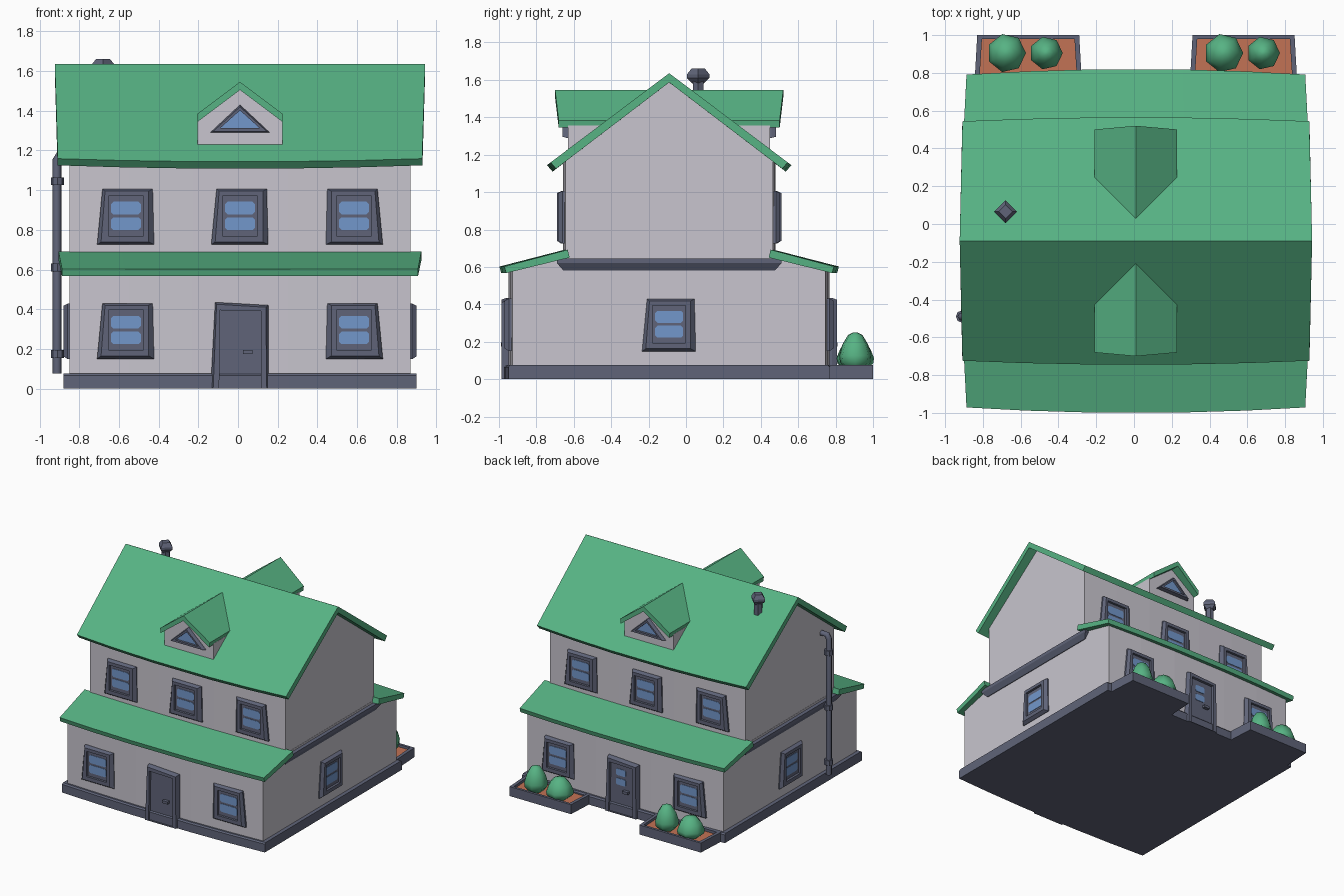
import bpy, bmesh, math
from mathutils import Matrix, Vector

if "Cube" in bpy.data.objects:
    bpy.data.objects.remove(bpy.data.objects["Cube"])


def material(name, rgb):
    m = bpy.data.materials.new(name)
    m.use_nodes = True
    m.diffuse_color = (*rgb, 1)
    m.node_tree.nodes["Principled BSDF"].inputs["Base Color"].default_value = (*rgb, 1)
    return m


GREEN = material("roof green", (0.095, 0.45, 0.23))
WALL = material("wall grey", (0.58, 0.56, 0.62))
TRIM = material("slate trim", (0.115, 0.127, 0.19))
GLASS = material("window blue", (0.17, 0.31, 0.60))
SOIL = material("clay soil", (0.54, 0.17, 0.09))

CX, CY = 0.01, -0.09          # centre of the house plan
CUTS = [-1, -0.65, -0.28, 0.28, 0.65, 1]


def bulge(x):
    """Fronts and backs swell gently towards the middle."""
    return 1 - 0.03 * ((x - CX) / 0.9) ** 2


def loft(name, rings, mats, cap=0, smooth=False):
    """Skin a list of equal rings and close both ends; the last cap takes material 'cap'."""
    bm = bmesh.new()
    rows = [[bm.verts.new(p) for p in ring] for ring in rings]
    for a, b in zip(rows, rows[1:]):
        for i in range(len(a)):
            j = (i + 1) % len(a)
            bm.faces.new((a[i], a[j], b[j], b[i]))
    bm.faces.new(rows[0][::-1])
    bm.faces.new(rows[-1]).material_index = cap
    bmesh.ops.recalc_face_normals(bm, faces=bm.faces)
    for f in bm.faces:
        f.smooth = smooth
    me = bpy.data.meshes.new(name)
    bm.to_mesh(me)
    bm.free()
    for m in mats:
        me.materials.append(m)
    ob = bpy.data.objects.new(name, me)
    bpy.context.collection.objects.link(ob)
    return ob


def long_prism(name, profile, half, mat, taper=0.0, pivot=None):
    """Extrude a (y, z) profile along x with the swollen front and back."""
    rings = []
    for c in CUTS:
        k = bulge(CX + c * half)
        ring = []
        for y, z in profile:
            x = CX + c * half * (1 - taper * ((y - CY) / 0.9) ** 2)
            ring.append((x, CY + (y - CY) * k, z if pivot is None else pivot + (z - pivot) * k))
        rings.append(ring)
    return loft(name, rings, [mat])


def both_sides(half):
    """Complete a front half profile by mirroring it in the ridge line."""
    return half + [(2 * CY - y, z) for y, z in reversed(half)]


def lathe(name, profile, loc, sides, mat, smooth=False):
    x, y, z = loc
    rings = [[(x + r * math.cos(i * math.tau / sides), y + r * math.sin(i * math.tau / sides), z + h)
              for i in range(sides)] for r, h in profile]
    return loft(name, rings, [mat], smooth=smooth)


def placed(side, along, out, z, flip=1):
    """Map (u, v, depth) on a wall to the world; sides run front, right, back, left."""
    m = Matrix.Translation((CX, CY, z)) @ Matrix.Rotation(side * math.pi / 2, 4, 'Z')
    return lambda u, v, d: m @ Vector((along + u * flip, -out - d, v))


def plate(name, put, outline, d0, d1, mat):
    loft(name, [[put(u, v, d) for u, v in outline] for d in (d0, d1)], [mat])


def rect(u, v, w, h, chop=0.0):
    """Rectangle outline, with chopped corners if asked."""
    if not chop:
        return [(u - w, v - h), (u + w, v - h), (u + w, v + h), (u - w, v + h)]
    return [p for sx, sy in ((-1, -1), (1, -1), (1, 1), (-1, 1))
            for p in ([(u + sx * w, v + sy * (h - chop)), (u + sx * (w - chop), v + sy * h)][::sx * sy])]


def frame(name, put, outer, front, inner, mats=(TRIM,), cap=0):
    steps = [(outer, -0.02), (outer, 0.008), (front, 0.03), (inner, 0.03), (inner, 0.012)]
    loft(name, [[put(u, v, d) for u, v in ring] for ring, d in steps], list(mats), cap)


def window(name, side, along, out, z):
    put = placed(side, along, out, z, -1 if along > 0.2 else 1)
    frame(name + "_frame", put,
          [(-0.145, -0.14), (0.142, -0.14), (0.135, 0.14), (-0.118, 0.14)],
          [(-0.125, -0.125), (0.115, -0.125), (0.115, 0.13), (-0.105, 0.13)],
          rect(0, 0.005, 0.088, 0.1))
    for label, v in (("lower", -0.034), ("upper", 0.045)):
        plate(f"{name}_{label}_pane", put, rect(0, v, 0.075, 0.032, 0.012), 0.010, 0.015, GLASS)


def door(name, side, panes):
    put = placed(side, 0, 0.86, 0)
    frame(name + "_frame", lambda u, v, d: put(u, v, d * 1.2),
          [(-0.148, 0), (0.143, 0), (0.143, 0.42), (-0.125, 0.435)],
          [(-0.135, 0), (0.135, 0), (0.13, 0.41), (-0.118, 0.425)],
          [(-0.105, 0.004), (0.105, 0.004), (0.105, 0.39), (-0.1, 0.395)])
    plate(name + "_handle", put, rect(0.04, 0.185, 0.024, 0.01), 0.01, 0.04, TRIM)
    if panes:
        for i, v in enumerate((0.25, 0.325)):
            plate(f"{name}_pane_{i}", put, rect(-0.01, v, 0.042, 0.026, 0.008), 0.012, 0.018, GLASS)


# Walls and plinth
long_prism("plinth", both_sides([(-0.975, 0), (-0.975, 0.065), (-0.965, 0.075)]), 0.89, TRIM)
long_prism("lower_walls", both_sides([(-0.95, 0.03), (-0.95, 0.585), (-0.66, 0.66)]), 0.86, WALL)
long_prism("upper_walls", both_sides([(-0.66, 0.6), (-0.66, 1.18), (CY - 0.001, 1.6)]), 0.858, WALL)

# Sloped ledge between the storeys
loft("storey_ledge", [[(CX + u, CY + v, z) for u, v in rect(0, 0, w, h)]
                      for w, h, z in ((0.865, 0.565, 0.58), (0.89, 0.6, 0.62), (0.89, 0.6, 0.645))], [TRIM])

# Roofs
long_prism("main_roof", both_sides([(-0.715, 1.108), (-0.745, 1.143), (CY - 0.001, 1.635)])
           + [(CY, 1.585)], 0.933, GREEN, 0.03, 1.635)
for tag, s in (("front", 1), ("back", -1)):
    half = [(-0.99, 0.567), (-1.0, 0.602), (-0.65, 0.692), (-0.64, 0.65)]
    long_prism(tag + "_porch_roof", [(CY + s * (y - CY), z) for y, z in half], 0.925, GREEN, 0.03)

# Dormers
gable = [(-0.215, 1.225), (0.215, 1.225), (0.215, 1.355), (0, 1.515), (-0.215, 1.355)]
loft("dormer_walls", [[(CX + u, CY + y, z) for u, z in gable] for y in (-0.54, 0.54)], [WALL])
chevron = [(-0.213, 1.345), (0, 1.505), (0.213, 1.345), (0.218, 1.382), (0, 1.546), (-0.218, 1.382)]
loft("dormer_roof", [[(CX + u, CY + s * (0.61 - 0.09 * abs(u)), z) for u, z in chevron]
                     for s in (-1, 1)], [GREEN])
for tag, side in (("front", 0), ("back", 2)):
    put = placed(side, 0, 0.54, 1.29)
    frame(tag + "_dormer_window", put,
          [(-0.15, 0), (0.15, 0), (0, 0.14)],
          [(-0.135, 0.006), (0.135, 0.006), (0, 0.13)],
          [(-0.1, 0.022), (0.1, 0.022), (0, 0.112)], (TRIM, GLASS), 1)

# Windows and doors
for tag, side in (("front", 0), ("back", 2)):
    for label, x in (("left", -0.575), ("middle", 0), ("right", 0.575)):
        k = bulge(CX + x)
        window(f"{tag}_upper_{label}_window", side, x, 0.57 * k, 0.865)
        if x:
            window(f"{tag}_lower_{label}_window", side, x, 0.86 * k, 0.29)
    door(tag + "_door", side, tag == "back")
window("right_side_window", 1, 0, 0.86, 0.288)
window("left_side_window", 3, 0, 0.86, 0.288)

# Planters with shrubs
for tag, s in (("right", -1), ("left", 1)):
    rings = [[(CX + s * (0.57 + u * w * (1 if v > 0 else 1.05)), 0.88 + v * h, z)
              for u, v in rect(0, 0, 1, 1)]
             for w, h, z in ((0.27, 0.12, 0), (0.27, 0.12, 0.075), (0.245, 0.1, 0.075), (0.245, 0.1, 0.055))]
    loft(tag + "_planter", rings, [TRIM, SOIL], 1)
for i, (x, r, h) in enumerate(((-0.675, 0.103, 0.165), (-0.465, 0.088, 0.2),
                               (0.475, 0.103, 0.165), (0.685, 0.088, 0.2))):
    shape = [(0.55, 0), (0.95, 0.2), (1, 0.38), (0.8, 0.68), (0.45, 0.93), (0.12, 1)]
    lathe(f"shrub_{i}", [(r * a, h * b) for a, b in shape], (x, 0.905, 0.05), 7, GREEN, True)

# Chimney flue with cap
lathe("chimney_flue", [(0.032, 0), (0.032, 0.17)], (-0.68, 0.065, 1.43), 6, TRIM)
lathe("chimney_cap", [(0.03, 0), (0.06, 0.03), (0.06, 0.05), (0.036, 0.08)], (-0.68, 0.065, 1.58), 4, TRIM)

# Drainpipe with brackets
curve = bpy.data.curves.new("drainpipe", 'CURVE')
curve.dimensions = '3D'
curve.bevel_depth, curve.bevel_resolution, curve.use_fill_caps = 0.023, 1, True
path = [(-0.912, 0.075), (-0.912, 1.15), (-0.895, 1.18), (-0.84, 1.18)]
spline = curve.splines.new('POLY')
spline.points.add(len(path) - 1)
for p, (x, z) in zip(spline.points, path):
    p.co = (x, -0.49, z, 1)
curve.materials.append(TRIM)
bpy.context.collection.objects.link(bpy.data.objects.new("drainpipe", curve))
for i, z in enumerate((0.155, 0.59, 1.025)):
    lathe(f"pipe_bracket_{i}", [(0.033, 0), (0.033, 0.04)], (-0.91, -0.49, z), 8, TRIM)
